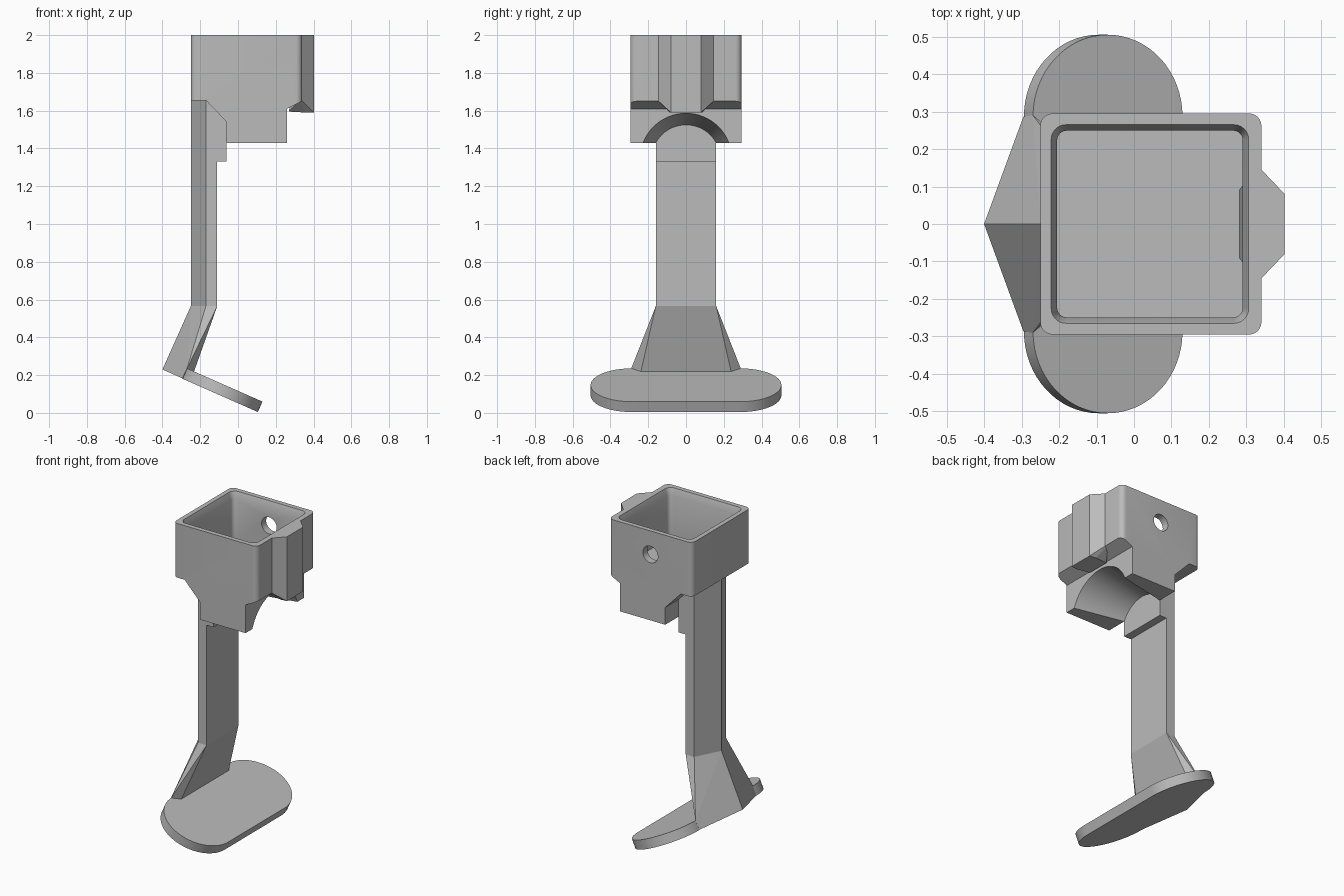
import bpy, bmesh
from math import radians, sin, cos, pi
from mathutils import Vector

cube = bpy.data.objects.get("Cube")
if cube:
    bpy.data.objects.remove(cube, do_unlink=True)

grey = bpy.data.materials.new("plain grey")
grey.use_nodes = True
grey.diffuse_color = (0.5, 0.5, 0.5, 1)
grey.node_tree.nodes["Principled BSDF"].inputs["Base Color"].default_value = (0.5, 0.5, 0.5, 1)


def finish(bm, name):
    bmesh.ops.recalc_face_normals(bm, faces=bm.faces)
    mesh = bpy.data.meshes.new(name)
    bm.to_mesh(mesh)
    bm.free()
    mesh.materials.append(grey)
    obj = bpy.data.objects.new(name, mesh)
    bpy.context.collection.objects.link(obj)
    return obj


def hull(name, points):
    bm = bmesh.new()
    for p in points:
        bm.verts.new(p)
    res = bmesh.ops.convex_hull(bm, input=bm.verts)
    loose = {g for g in res["geom_interior"] + res["geom_unused"]
             if isinstance(g, bmesh.types.BMVert) and g.is_valid}
    bmesh.ops.delete(bm, geom=list(loose), context="VERTS")
    bmesh.ops.dissolve_limit(bm, angle_limit=radians(0.5), verts=bm.verts, edges=bm.edges)
    return finish(bm, name)


def mirror_y(points):
    return [(x, s * y, z) for x, y, z in points for s in (1, -1)]


def prism_y(name, profile, half):
    """Extrude an x-z profile across y."""
    bm = bmesh.new()
    face = bm.faces.new([bm.verts.new((x, -half, z)) for x, z in profile])
    ext = bmesh.ops.extrude_face_region(bm, geom=[face])["geom"]
    bmesh.ops.translate(bm, vec=(0, 2 * half, 0),
                        verts=[v for v in ext if isinstance(v, bmesh.types.BMVert)])
    return finish(bm, name)


def rounded_rect(x0, x1, half, r, z, n=6):
    pts = []
    for cx, cy, start in ((x1 - r, half - r, 0), (x0 + r, half - r, 1),
                          (x0 + r, r - half, 2), (x1 - r, r - half, 3)):
        for i in range(n + 1):
            a = (start + i / n) * pi / 2
            pts.append((cx + r * cos(a), cy + r * sin(a), z))
    return pts


def circle_x(x, r, z, n=64):
    return [(x, r * cos(2 * pi * i / n), z + r * sin(2 * pi * i / n)) for i in range(n)]


def cut(obj, cutter):
    mod = obj.modifiers.new("cut", "BOOLEAN")
    mod.operation = "DIFFERENCE"
    mod.solver = "EXACT"
    mod.object = cutter
    bpy.context.view_layer.objects.active = obj
    bpy.ops.object.modifier_apply(modifier=mod.name)
    bpy.data.objects.remove(cutter, do_unlink=True)


def smooth(obj):
    bpy.ops.object.select_all(action="DESELECT")
    obj.select_set(True)
    bpy.context.view_layer.objects.active = obj
    bpy.ops.object.shade_smooth_by_angle(angle=radians(22))


# Socket body with stepped underside and rounded upright corners
socket = prism_y("socket", [(-.25, 2), (-.25, 1.655), (-.17, 1.655), (-.06, 1.54), (-.06, 1.43),
                            (.26, 1.43), (.26, 1.61), (.34, 1.65), (.34, 2)], .295)
bm = bmesh.new()
bm.from_mesh(socket.data)
corners = [e for e in bm.edges
           if abs(e.verts[0].co.z - e.verts[1].co.z) > .3
           and abs(e.verts[0].co.x - e.verts[1].co.x) < .001]
bmesh.ops.bevel(bm, geom=corners, offset=.033, segments=6, profile=.5, affect="EDGES")
bm.to_mesh(socket.data)
bm.free()

# Hollow with chamfered rim
cut(socket, hull("shaft", rounded_rect(-.205, .29, .249, .025, 1.69)
                 + rounded_rect(-.205, .29, .249, .025, 2.1)))
cut(socket, hull("rim", rounded_rect(-.205, .29, .249, .025, 1.955)
                 + rounded_rect(-.221, .306, .265, .04, 2.0)
                 + rounded_rect(-.222, .307, .266, .04, 2.003)))
# Round hole through the back wall
cut(socket, hull("hole", [(.045 + .053 * cos(i * pi / 20), y, 1.85 + .053 * sin(i * pi / 20))
                          for i in range(40) for y in (.2, .35)]))
# Flared arch under the socket
cut(socket, hull("arch", circle_x(-.07, .18, 1.343) + circle_x(.275, .246, 1.343)))
smooth(socket)

# Side rib with mitred lower end
hull("side_rib", mirror_y([(.32, .145, 2), (.34, .145, 2), (.402, .08, 2), (.402, .08, 1.59),
                           (.36, .085, 1.59), (.34, .145, 1.65), (.32, .145, 1.65),
                           (.27, .075, 1.595)]))

# Post with a ridged back, and the neck that joins it to the socket
section = [(-.11, .16), (-.17, .16), (-.25, 0)]
hull("post", mirror_y([(x, y, z) for x, y in section for z in (.565, 1.66)]))
prism_y("neck", [(-.16, 1.33), (-.06, 1.33), (-.06, 1.55), (-.168, 1.66), (-.168, 1.36)], .16)

# Flared ankle
hull("ankle", mirror_y([(x, y, .565) for x, y in section]
                       + [(-.27, .29, .235), (-.295, .287, .183), (-.4, 0, .23), (-.25, .25, .17)]))

# Tilted stadium foot
tilt = radians(23.8)
along = Vector((cos(tilt), 0, -sin(tilt)))
normal = Vector((sin(tilt), 0, cos(tilt)))
centre = Vector((-.07, 0, .1475))
foot_points = []
for side in (1, -1):
    for i in range(33):
        a = pi * i / 32
        p = centre + along * (.218 * cos(a)) + Vector((0, side * (.287 + .218 * sin(a)), 0))
        foot_points += [p, p - normal * .06]
smooth(hull("foot", foot_points))
